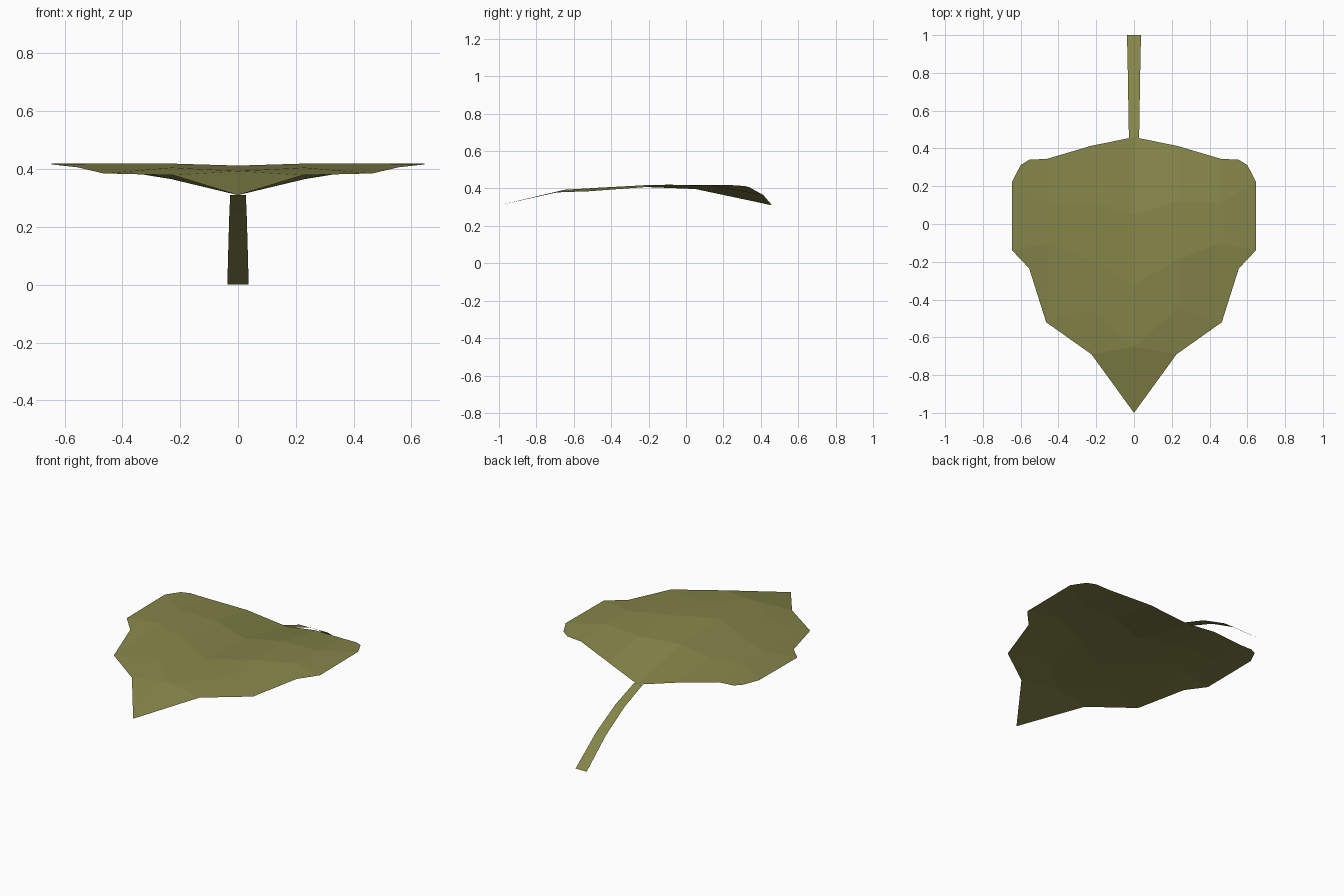
import bpy

if "Cube" in bpy.data.objects:
    bpy.data.objects.remove(bpy.data.objects["Cube"])

mat = bpy.data.materials.new("olive green")
mat.diffuse_color = (0.235, 0.235, 0.068, 1)
mat.use_nodes = True
mat.node_tree.nodes["Principled BSDF"].inputs["Base Color"].default_value = mat.diffuse_color


def half_sheet(name, verts, faces):
    """Thin single-sided sheet for x >= 0, mirrored across the midline."""
    me = bpy.data.meshes.new(name)
    me.from_pydata(verts, [], faces)
    me.materials.append(mat)
    ob = bpy.data.objects.new(name, me)
    bpy.context.collection.objects.link(ob)
    mod = ob.modifiers.new("mirror", 'MIRROR')
    mod.use_clip = True
    return ob


# Leaf blade: rows run from the stem to the tip, columns from midrib to edge
rows = [
    [(0, .46, .31), (.23, .413, .365), (.46, .345, .403), (.555, .34, .407)],
    [(0, .05, .397), (.23, .12, .41), (.46, .11, .419), (.645, .225, .419)],
    [(0, -.32, .412), (.23, -.19, .419), (.45, -.10, .42), (.645, -.14, .416)],
    [(0, -.65, .393), (.23, -.45, .405), (.465, -.52, .385), (.555, -.235, .406)],
]
verts = [p for row in rows for p in row]
verts += [(.60, .312, .413), (0, -1, .31), (.225, -.69, .379)]
faces = []
for r in range(3):
    for c in range(3):
        a = r * 4 + c
        faces.append((a, a + 4, a + 5, a + 1))
# rounded shoulder, then pointed tip
faces += [(3, 7, 16), (12, 17, 18), (12, 18, 13), (13, 18, 14)]
half_sheet("leaf_blade", verts, faces)

# Stem: flat ribbon curving down to the ground, widening at the end
path = [(.455, .311, .027), (.63, .247, .030), (.81, .147, .033), (1, 0, .037)]
verts, faces = [], []
for i, (y, z, w) in enumerate(path):
    verts += [(0, y, z), (w, y, z)]
    if i:
        a = 2 * i
        faces.append((a - 2, a - 1, a + 1, a))
ob = half_sheet("stem", verts, [f[::-1] for f in faces])
